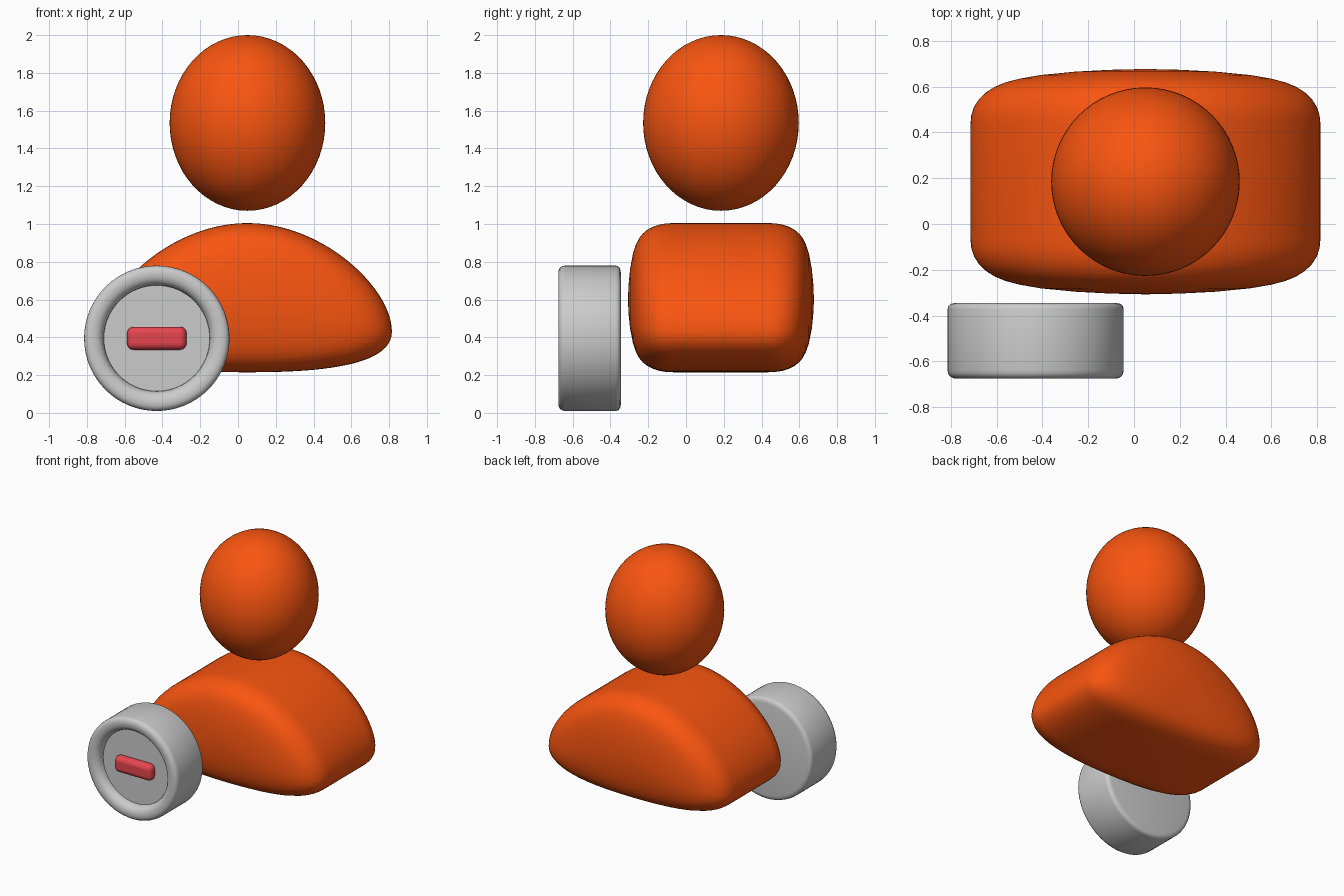
import bpy, bmesh, math
from mathutils import Vector
from mathutils.geometry import interpolate_bezier

if "Cube" in bpy.data.objects:
    bpy.data.objects.remove(bpy.data.objects["Cube"])


def paint(ob, name, rgb):
    m = bpy.data.materials.new(name)
    m.diffuse_color = (*rgb, 1)
    m.use_nodes = True
    m.node_tree.nodes["Principled BSDF"].inputs["Base Color"].default_value = m.diffuse_color
    ob.data.materials.append(m)


def smooth(ob, angle=40):
    bpy.ops.object.select_all(action='DESELECT')
    ob.select_set(True)
    bpy.context.view_layer.objects.active = ob
    bpy.ops.object.shade_smooth_by_angle(angle=math.radians(angle))


def loft(name, rings):
    """Skin between closed rings; a ring of one point is a pole."""
    bm = bmesh.new()
    loops = [[bm.verts.new(p) for p in r] for r in rings]
    for a, b in zip(loops, loops[1:]):
        n = max(len(a), len(b))
        for i in range(n):
            j = (i + 1) % n
            if len(a) == 1:
                bm.faces.new((a[0], b[j], b[i]))
            elif len(b) == 1:
                bm.faces.new((a[i], a[j], b[0]))
            else:
                bm.faces.new((a[i], a[j], b[j], b[i]))
    bmesh.ops.recalc_face_normals(bm, faces=bm.faces)
    me = bpy.data.meshes.new(name)
    bm.to_mesh(me)
    bm.free()
    ob = bpy.data.objects.new(name, me)
    bpy.context.collection.objects.link(ob)
    return ob


# Head: slightly tall ball
bpy.ops.mesh.primitive_uv_sphere_add(segments=64, ring_count=32, radius=1,
                                     location=(0.05, 0.185, 1.535))
head = bpy.context.object
head.name = "head"
head.scale = (0.412, 0.412, 0.465)
smooth(head)
ORANGE = (0.95, 0.09, 0.005)
paint(head, "orange", ORANGE)

# Shoulders: domed half profile, mirrored, lofted along y with soft ends
upper = interpolate_bezier(Vector((0, 1.005)), Vector((0.40, 1.005)),
                           Vector((0.765, 0.66)), Vector((0.765, 0.43)), 24)
lower = interpolate_bezier(Vector((0.765, 0.43)), Vector((0.765, 0.24)),
                           Vector((0.35, 0.215)), Vector((0, 0.215)), 24)
half = upper + lower[1:]
outline = half + [Vector((-p.x, p.y)) for p in half[-2:0:-1]]
MID = 0.6
cap = [(0, 0.4925), (0.2, 0.489), (0.4, 0.481), (0.6, 0.466), (0.72, 0.450),
       (0.8, 0.434), (0.86, 0.415), (0.91, 0.391), (0.95, 0.362),
       (0.98, 0.326), (0.995, 0.29), (1, 0.25)]
steps = [(s, -d) for s, d in cap] + [(s, d) for s, d in reversed(cap)]
rings = []
for s, d in steps:
    pts = outline if s else [Vector((0, MID))]
    rings.append([(0.05 + p.x * s, 0.185 + d, MID + (p.y - MID) * s) for p in pts])
shoulders = loft("shoulders", rings)
smooth(shoulders, 60)
paint(shoulders, "orange_body", ORANGE)

# Round badge: lathed disc with a rounded rim and a sunken front
CX, CZ = -0.43, 0.395
profile = [(0, -0.345), (0.35, -0.345), (0.370, -0.349), (0.381, -0.358),
           (0.385, -0.372), (0.385, -0.640), (0.382, -0.655), (0.374, -0.667),
           (0.360, -0.674), (0.342, -0.676), (0.320, -0.673), (0.302, -0.664),
           (0.289, -0.648), (0.282, -0.630), (0.280, -0.612), (0, -0.612)]
N = 64
badge = loft("badge_disc", [
    [(CX + r * math.cos(2 * math.pi * i / N), y, CZ + r * math.sin(2 * math.pi * i / N))
     for i in range(N if r else 1)] for r, y in profile])
smooth(badge)

# Minus bar: rounded block on the sunken face
bpy.ops.mesh.primitive_cube_add(size=1, location=(CX, -0.627, CZ))
bar = bpy.context.object
bar.name = "minus_bar"
bar.scale = (0.315, 0.08, 0.122)
bpy.ops.object.transform_apply(location=False, rotation=False, scale=True)
bevel = bar.modifiers.new("round", 'BEVEL')
bevel.width = 0.035
bevel.segments = 5
smooth(bar)
paint(bar, "red", (0.80, 0.06, 0.08))
